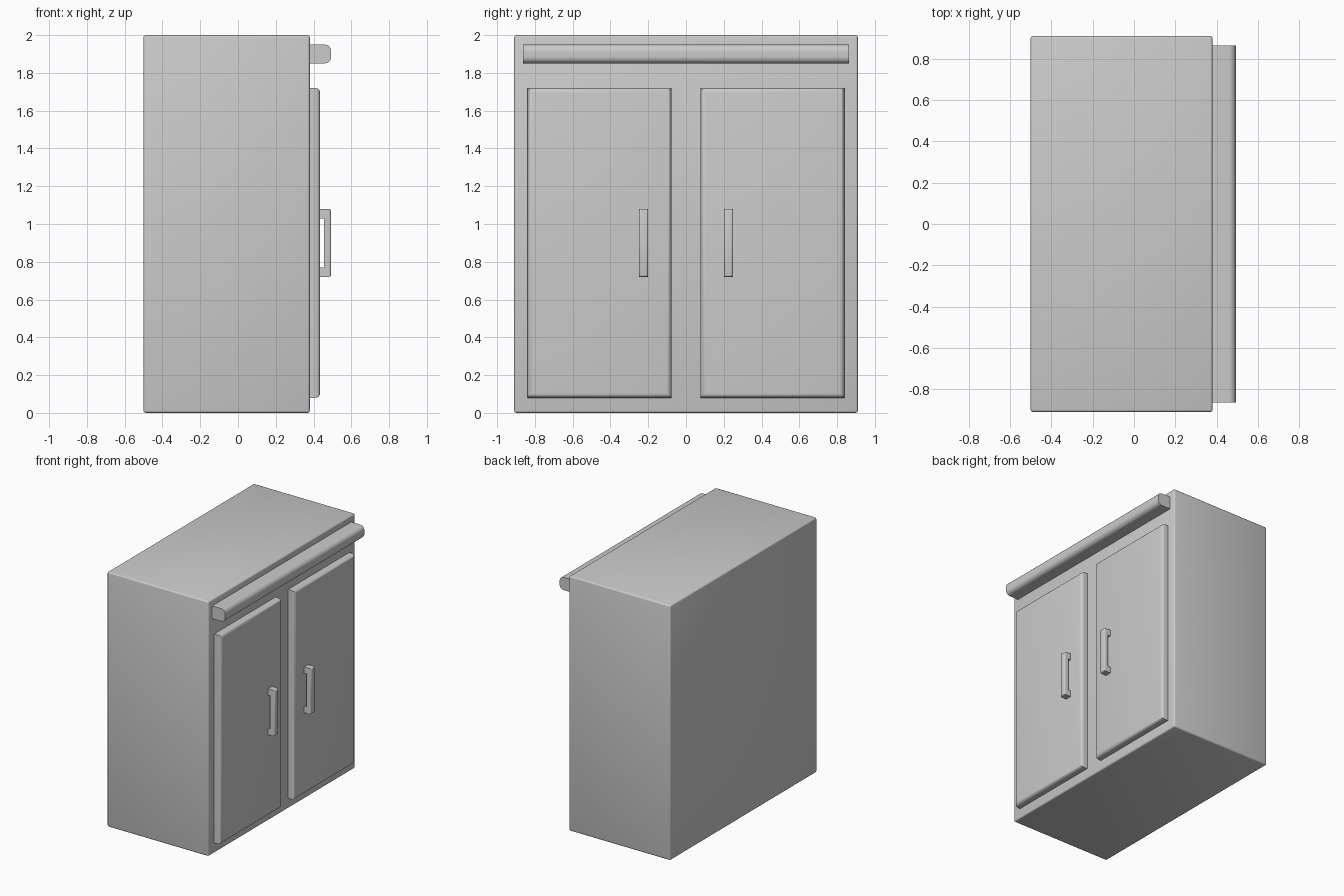
import bpy, bmesh, math

if "Cube" in bpy.data.objects:
    bpy.data.objects.remove(bpy.data.objects["Cube"])


def finish(bm, name, edges, width, segments, mirror=False):
    """Round the chosen edges, make the object, smooth it and mirror over y if asked."""
    bmesh.ops.recalc_face_normals(bm, faces=bm.faces)
    bmesh.ops.bevel(bm, geom=[e for e in bm.edges if edges(e)], offset=width,
                    segments=segments, profile=0.5, affect='EDGES')
    mesh = bpy.data.meshes.new(name)
    bm.to_mesh(mesh)
    bm.free()
    ob = bpy.data.objects.new(name, mesh)
    bpy.context.collection.objects.link(ob)
    if mirror:
        mod = ob.modifiers.new("Mirror", 'MIRROR')
        mod.use_axis = (False, True, False)
    bpy.ops.object.select_all(action='DESELECT')
    ob.select_set(True)
    bpy.context.view_layer.objects.active = ob
    bpy.ops.object.shade_smooth_by_angle(angle=math.radians(35))
    return ob


def extrude_profile(points, y0, y1):
    """Extrude an x-z outline along y."""
    bm = bmesh.new()
    face = bm.faces.new([bm.verts.new((x, y0, z)) for x, z in points])
    new = bmesh.ops.extrude_face_region(bm, geom=[face])
    verts = [v for v in new['geom'] if isinstance(v, bmesh.types.BMVert)]
    bmesh.ops.translate(bm, verts=verts, vec=(0, y1 - y0, 0))
    return bm


def box(x0, x1, y0, y1, z0, z1):
    return extrude_profile([(x0, z0), (x1, z0), (x1, z1), (x0, z1)], y0, y1)


def front_edge(x):
    """Select edges lying wholly on the plane at x."""
    return lambda e: all(abs(v.co.x - x) < 1e-4 for v in e.verts)


# Cabinet body
finish(box(-0.5, 0.38, -0.91, 0.91, 0, 2), "cabinet_body",
       lambda e: True, 0.012, 3)

# Pair of doors with rounded front edges
finish(box(0.37, 0.435, 0.077, 0.838, 0.08, 1.72), "doors",
       front_edge(0.435), 0.025, 4, mirror=True)

# Rail along the top, rounded lengthwise with flat ends
finish(box(0.37, 0.493, -0.863, 0.863, 1.85, 1.95), "top_rail",
       lambda e: front_edge(0.493)(e) and abs(e.verts[0].co.y - e.verts[1].co.y) > 1,
       0.035, 5)

# Pair of bracket-shaped door handles
bracket = [(0.43, 0.72), (0.493, 0.72), (0.493, 1.08), (0.43, 1.08),
           (0.43, 1.03), (0.455, 1.03), (0.455, 0.77), (0.43, 0.77)]
finish(extrude_profile(bracket, 0.2, 0.25), "door_handles",
       front_edge(0.493), 0.012, 3, mirror=True)
